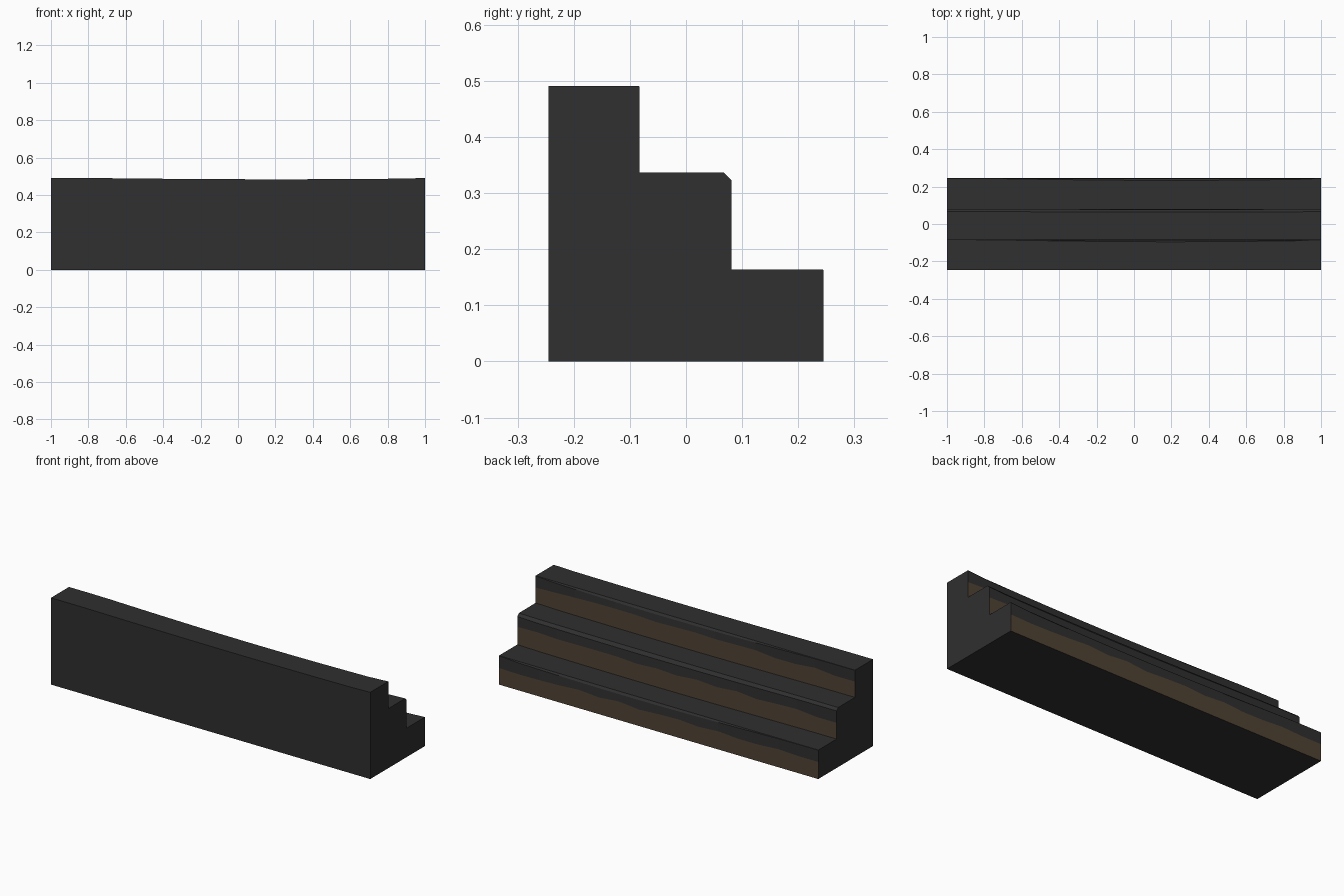
import bpy, bmesh, math, random

if "Cube" in bpy.data.objects:
    bpy.data.objects.remove(bpy.data.objects["Cube"])

random.seed(4)


def material(name, rgb):
    m = bpy.data.materials.new(name)
    m.diffuse_color = (*rgb, 1)
    m.use_nodes = True
    m.node_tree.nodes["Principled BSDF"].inputs["Base Color"].default_value = m.diffuse_color
    return m


stone = material("dark stone", (0.029, 0.029, 0.029))
wood = material("brown riser", (0.082, 0.056, 0.034))

# Steps: back y, front y, top z, riser bottom z, least edge wear, middle edge wear
STEPS = [(-0.245, -0.083, 0.491, 0.333, 0.001, 0.012),
         (-0.083, 0.081, 0.337, 0.164, 0.014, 0.018),
         (0.081, 0.245, 0.164, 0.0, 0.001, 0.012)]
N = 16


def section(i):
    """Stair outline at one station; returns points and the brown segment indices."""
    x = -1 + 2 * i / N
    worn = max(0.0, math.cos((x - 0.2) * math.pi / 2.0)) if 0 < i < N else 0.0
    pts, brown = [(-0.245, 0.0)], set()
    for k, (back, front, top, low, w0, w1) in enumerate(STEPS):
        sag = 0.007 * worn
        wear = w0 + (w1 - w0) * worn
        z = top - sag
        pts += [(back if k == 0 else pts[-1][0], z),
                (front - wear, z),
                (front - 0.003 * worn, z - wear),
                (front, low + 0.098 + random.uniform(-0.008, 0.008))]
        brown.add(len(pts) - 1)
        if k == 2:
            pts.append((front, 0.0))
        else:
            # the foot of the riser is the back of the next tread
            pts.append((front, STEPS[k + 1][2] - sag))
            pts[-1] = (front, pts[-1][1])
            brown.discard(len(pts) - 2)
            brown.add(len(pts) - 2)
    # drop repeated points where riser foot and next tread back coincide
    clean, rows = [], set()
    for j, p in enumerate(pts):
        if clean and math.dist(p, clean[-1]) < 1e-6:
            continue
        if j in brown:
            rows.add(len(clean))
        clean.append(p)
    return x, clean, rows


# Worn staircase: outline lofted along x
bm = bmesh.new()
rings = []
for i in range(N + 1):
    x, pts, rows = section(i)
    rings.append([bm.verts.new((x, y, z)) for y, z in pts])
count = len(rings[0])
for a, b in zip(rings, rings[1:]):
    for j in range(count):
        k = (j + 1) % count
        f = bm.faces.new((a[j], a[k], b[k], b[j]))
        f.material_index = 1 if j in rows else 0
bm.faces.new(rings[0])
bm.faces.new(rings[-1][::-1])
bmesh.ops.recalc_face_normals(bm, faces=bm.faces[:])

me = bpy.data.meshes.new("worn_staircase")
bm.to_mesh(me)
bm.free()
me.materials.append(stone)
me.materials.append(wood)
ob = bpy.data.objects.new("worn_staircase", me)
bpy.context.collection.objects.link(ob)
